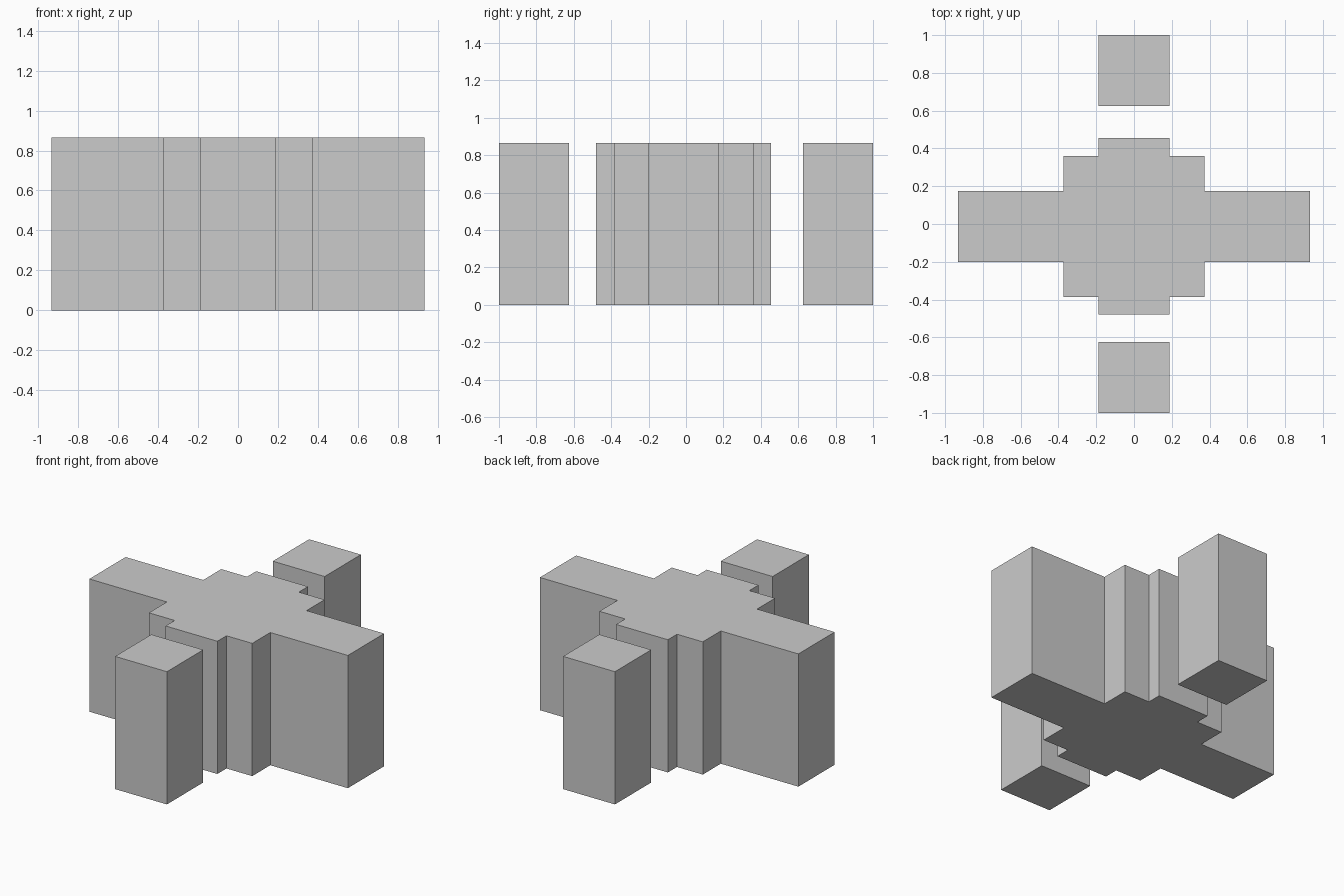
import bpy
import bmesh

if "Cube" in bpy.data.objects:
    bpy.data.objects.remove(bpy.data.objects["Cube"])

HEIGHT = 0.866


def extrude_profile(name, points, centre_y=0.0):
    """Closed ground-plan outline raised to the full height."""
    mesh = bpy.data.meshes.new(name)
    bm = bmesh.new()
    base = bm.faces.new([bm.verts.new((x, y + centre_y, 0)) for x, y in points])
    raised = bmesh.ops.extrude_face_region(bm, geom=[base], use_keep_orig=True)
    top = [v for v in raised["geom"] if isinstance(v, bmesh.types.BMVert)]
    bmesh.ops.translate(bm, vec=(0, 0, HEIGHT), verts=top)
    bmesh.ops.recalc_face_normals(bm, faces=bm.faces)
    bm.to_mesh(mesh)
    bm.free()
    obj = bpy.data.objects.new(name, mesh)
    bpy.context.collection.objects.link(obj)
    return obj


def mirror_quarter(quarter):
    """Mirror one quadrant of an outline into all four, in order."""
    half = quarter + [(-x, y) for x, y in reversed(quarter)]
    return half + [(-x, -y) for x, y in half]


# Stepped central cross, set slightly towards the front
cross = [(0.933, 0.187), (0.373, 0.187), (0.373, 0.373),
         (0.187, 0.373), (0.187, 0.467)]
extrude_profile("stepped_cross", mirror_quarter(cross), centre_y=-0.013)

# Free-standing square pillars at front and back
for name, side in (("front_pillar", -1), ("back_pillar", 1)):
    extrude_profile(name, mirror_quarter([(0.187, 0.187)]), centre_y=side * 0.813)
